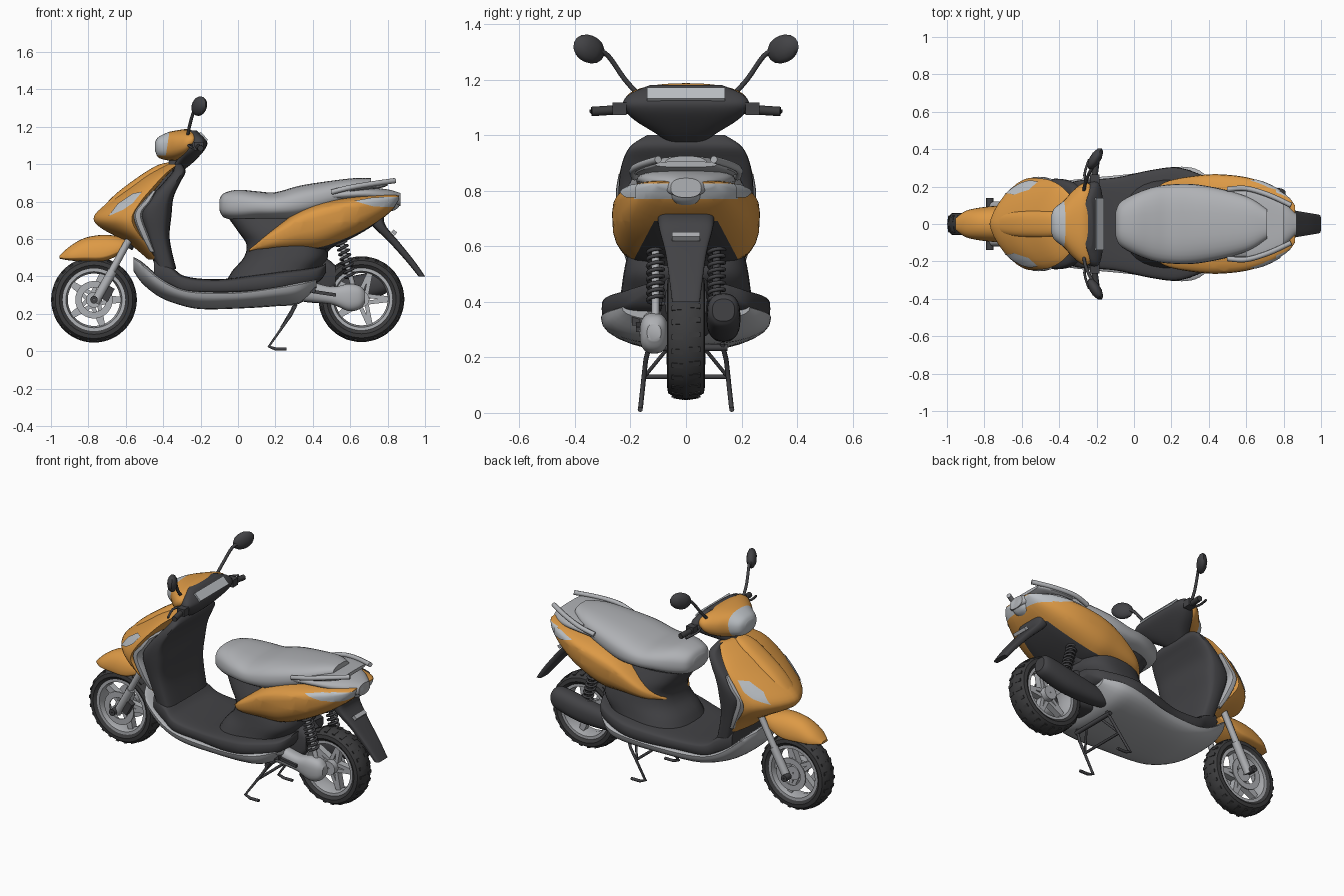
import bpy, bmesh, math
from mathutils import Matrix, Vector

if "Cube" in bpy.data.objects:
    bpy.data.objects.remove(bpy.data.objects["Cube"])

def material(name, *rgb):
    m = bpy.data.materials.new(name)
    m.use_nodes, m.diffuse_color = True, (*rgb, 1)
    m.node_tree.nodes["Principled BSDF"].inputs["Base Color"].default_value = (*rgb, 1)
    return m

ORANGE = material("orange_paint", .72, .32, .06)
SILVER = material("silver", .43, .44, .46)
LENS = material("pale_lens", .5, .53, .56)
DARK = material("charcoal_plastic", .055, .055, .06)
RUBBER = material("black_rubber", .045, .045, .047)

def link(name, data, mat):
    ob = bpy.data.objects.new(name, data)
    bpy.context.collection.objects.link(ob)
    data.materials.append(mat)
    bpy.ops.object.select_all(action='DESELECT')
    ob.select_set(True)
    bpy.context.view_layer.objects.active = ob
    return ob

def finish(name, bm, mat):
    bmesh.ops.recalc_face_normals(bm, faces=bm.faces[:])
    me = bpy.data.meshes.new(name)
    bm.to_mesh(me)
    ob = link(name, me, mat)
    bpy.ops.object.shade_smooth_by_angle(angle=math.radians(40))
    return ob

def spline(pts, steps):  # Catmull-Rom interpolation through tuples of numbers
    out = []
    for i in range(len(pts) - 1):
        a, b, c, d = (Vector(pts[max(0, min(len(pts) - 1, i + k))]) for k in (-1, 0, 1, 2))
        for t in (s / steps for s in range(steps)):
            out.append(b + (c - a) * (t / 2) + (a * 2 - b * 5 + c * 4 - d) * (t * t / 2) + (b * 3 - a - c * 3 + d) * (t ** 3 / 2))
    return out + [Vector(pts[-1])]

def loft(name, axis, stations, mat, n=2.5, peak=.5, y=0, sides=32):
    """Skin rounded sections; station = position, low, high, half width."""
    bm, rings = bmesh.new(), []
    for p, lo, hi, w in spline(stations, 5):
        mid, ring = lo + (hi - lo) * peak, []
        for k in range(sides):
            c, s = math.cos(math.tau * k / sides), math.sin(math.tau * k / sides)
            a = mid + math.copysign(abs(c) ** (2 / n), c) * ((hi - mid) if c > 0 else (mid - lo))
            b = y + w * math.copysign(abs(s) ** (2 / n), s)
            ring.append(bm.verts.new((p, b, a) if axis == 'x' else (a, b, p)))
        rings.append(ring)
    for r, q in zip(rings, rings[1:]):
        for k in range(sides):
            bm.faces.new((r[k], r[k - 1], q[k - 1], q[k]))
    bm.faces.new(rings[0])
    bm.faces.new(rings[-1])
    return finish(name, bm, mat)

def repaint(ob, mat, cuts, rule):
    """Cut clean colour edges with planes, then paint the faces that pass the rule."""
    bm = bmesh.new()
    bm.from_mesh(ob.data)
    for co, no in cuts:
        bmesh.ops.bisect_plane(bm, geom=bm.verts[:] + bm.edges[:] + bm.faces[:], plane_co=co, plane_no=no)
    ob.data.materials.append(mat)
    for f in bm.faces:
        if rule(f.calc_center_median()):
            f.material_index = len(ob.data.materials) - 1
    bm.to_mesh(ob.data)

def revolve(name, profile, centre, mat, steps=48):
    """Turn a closed (y, radius) profile about a sideways axle."""
    bm = bmesh.new()
    rings = [[bm.verts.new((centre[0] + r * math.cos(a), centre[1] + y, centre[2] + r * math.sin(a))) for y, r in profile]
             for a in (math.tau * i / steps for i in range(steps))]
    for i, r in enumerate(rings):
        for k in range(len(profile)):
            bm.faces.new((r[k], r[k - 1], rings[i - 1][k - 1], rings[i - 1][k]))
    finish(name, bm, mat)

def disc(name, centre, radius, half, mat, hole=.004):
    revolve(name, [(-half, hole), (-half, radius), (half, radius), (half, hole)], centre, mat)

def boxes(name, matrices, mat):
    bm = bmesh.new()
    for m in matrices:
        bmesh.ops.create_cube(bm, size=1, matrix=m)
    finish(name, bm, mat)

def place(loc, size, angle=0, axis='Y'):
    return Matrix.Translation(loc) @ Matrix.Rotation(angle, 4, axis) @ Matrix.Diagonal((*size, 1))

def tube(name, pts, radius, mat, smooth=1):
    cu = bpy.data.curves.new(name, 'CURVE')
    cu.dimensions, cu.bevel_depth, cu.bevel_resolution, cu.use_fill_caps = '3D', radius, 2, True
    pts, sp = spline(pts, smooth), cu.splines.new('POLY')
    sp.points.add(len(pts) - 1)
    for q, p in zip(sp.points, pts):
        q.co = (*p, 1)
    link(name, cu, mat)
    bpy.ops.object.convert(target='MESH')

def lens_plate(name, target, outline, side):
    """Thin plate wrapped sideways on to a body panel."""
    bm = bmesh.new()
    bm.faces.new([bm.verts.new((x, side * .5, z)) for x, z in outline])
    bmesh.ops.triangulate(bm, faces=bm.faces[:])
    bmesh.ops.subdivide_edges(bm, edges=bm.edges[:], cuts=5, use_grid_fill=True)
    wrap = finish(name, bm, LENS).modifiers.new("wrap", 'SHRINKWRAP')
    wrap.target, wrap.wrap_method, wrap.wrap_mode, wrap.offset = target, 'PROJECT', 'ABOVE_SURFACE', .005
    wrap.use_project_y = wrap.use_negative_direction = wrap.use_positive_direction = True

# Wheels
for label, x, z, w in (("front", -.77, .275, .06), ("rear", .66, .278, .068)):
    half = [(-.75, .163), (-1, .185), (-.95, .207), (-.6, .222), (0, .229)]
    revolve(label + "_tyre", [(a * w, r) for a, r in half + [(-a, r) for a, r in half[-2::-1]]], (x, 0, z), RUBBER)
    rim = [(-w * .8, .15), (-w * .8, .172), (w * .8, .172), (w * .8, .15), (0, .14)]
    revolve(label + "_rim", rim, (x, 0, z), SILVER)
    disc(label + "_hub", (x, 0, z), .042, w * .8, SILVER)
    turns = [Matrix.Translation((x, 0, z)) @ Matrix.Rotation(math.tau * i / 130, 4, 'Y') for i in range(130)]
    boxes(label + "_spokes", [m @ place((.09, 0, s * .011), (.13, .04, .022), s * .12) for m in turns[::26] for s in (-1, 1)], SILVER)
    boxes(label + "_tread", [m @ place((.2212, s * w * .45, s * .004), (.009, w * .6, .018), s * .17, 'Z')
                             for m in turns[::5] for s in (-1, 1)], RUBBER)

# Front fork and mudguard
for s in (-1, 1):
    disc("brake_disc", (-.77, s * .066, .275), .1, .004, SILVER, .065)
    disc("front_axle_cap", (-.77, s * .115, .275), .02, .025, DARK)
    tube("fork_leg", [(-.57, s * .095, .62), (-.69, s * .095, .40)], .019, SILVER)
    tube("fork_slider", [(-.67, s * .095, .43), (-.765, s * .095, .26)], .025, SILVER)
boxes("brake_caliper", [place((-.70, -.085, .31), (.05, .035, .08), .5)], DARK)
loft("front_mudguard", 'x', [(-.955, .495, .51, .03), (-.9, .485, .56, .07), (-.82, .48, .605, .088), (-.72, .48, .622, .097),
     (-.63, .52, .612, .09), (-.575, .57, .59, .06)], ORANGE, 2.2, .2)
tube("steering_stem", [(-.6, 0, .56), (-.32, 0, 1.02)], .04, DARK)

# Front bodywork
front = loft("front_panel", 'z', [(.49, -.48, -.43, .18), (.58, -.59, -.48, .22), (.66, -.735, -.52, .24), (.72, -.77, -.53, .245),
             (.8, -.69, -.49, .245), (.88, -.58, -.43, .235), (.95, -.48, -.37, .2), (1.0, -.38, -.31, .13)], ORANGE, 1.45, .85)
loft("nose_ridge", 'x', [(-.755, .69, .735, .035), (-.66, .74, .835, .065), (-.55, .8, .92, .075), (-.44, .9, .99, .07),
     (-.37, .97, 1.01, .045)], ORANGE)
loft("leg_shield", 'z', [(.44, -.44, -.33, .2), (.6, -.49, -.365, .22), (.73, -.525, -.355, .238), (.82, -.47, -.345, .242),
     (.9, -.4, -.31, .23), (.96, -.35, -.28, .2), (1.0, -.34, -.3, .14)], DARK, 4)
loft("shield_trim", 'z', [(.53, -.475, -.44, .21), (.62, -.525, -.475, .236), (.73, -.56, -.51, .25), (.8, -.51, -.465, .252),
     (.86, -.455, -.435, .242)], SILVER, 5)

# Floor and belly
loft("floorboard", 'x', [(-.45, .38, .5, .19), (-.36, .34, .455, .215), (-.28, .31, .4, .235), (-.1, .305, .385, .248),
     (.1, .31, .41, .29), (.25, .33, .43, .3), (.42, .365, .45, .23), (.47, .42, .47, .15)], DARK, 5)
loft("belly_fairing", 'x', [(-.56, .43, .505, .1), (-.51, .36, .475, .19), (-.42, .29, .4, .22), (-.32, .25, .345, .237),
     (-.2, .225, .325, .25), (0, .228, .325, .27), (.2, .24, .352, .304), (.33, .255, .375, .295), (.42, .33, .388, .23)],
     SILVER, 2.3, .85)

# Seat and rear bodywork
loft("seat_base", 'z', [(.36, -.07, .38, .25), (.43, -.03, .43, .235), (.5, .03, .48, .225), (.57, .045, .47, .21),
     (.64, .0, .45, .185), (.71, -.05, .45, .15)], DARK, 2.6, .6)
loft("seat", 'x', [(-.1, .755, .81, .06), (-.075, .715, .845, .115), (0, .7, .863, .16), (.1, .705, .855, .197), (.2, .705, .85, .212),
     (.33, .71, .885, .212), (.49, .755, .91, .182), (.62, .81, .925, .14), (.71, .85, .925, .08)], SILVER, 2.6, .45)
tail = loft("rear_side_panels", 'x', [(.06, .53, .545, .12), (.13, .525, .61, .2), (.2, .525, .665, .235), (.33, .525, .755, .258),
            (.45, .535, .8, .266), (.6, .6, .826, .25), (.72, .67, .838, .21), (.82, .75, .838, .15), (.86, .81, .832, .1)], ORANGE, 3, .7)
repaint(tail, DARK, [((0, s * .21, .51), (0, s, .53)) for s in (-1, 1)] + [((0, 0, .69), (0, 0, 1))],
        lambda c: c.x > .4 and c.z < .69 and abs(c.y) < .21 - .53 * (c.z - .51))
repaint(tail, LENS, [((.76, 0, 0), (1, 0, 0)), ((0, 0, .77), (0, 0, 1)), ((0, 0, .825), (0, 0, 1))],
        lambda c: c.x > .76 and .77 < c.z < .825)
loft("tail_trim", 'x', [(.5, .8, .865, .18), (.68, .81, .875, .17), (.8, .79, .865, .115), (.87, .775, .845, .055)], SILVER)
loft("tail_light", 'x', [(.78, .74, .83, .06), (.84, .755, .84, .055), (.87, .785, .835, .04)], LENS)
loft("tail_spoiler", 'x', [(.6, .85, .875, .185), (.68, .86, .89, .17), (.76, .872, .9, .14), (.8, .885, .905, .11)], SILVER, 3)
for s in (-1, 1):
    tube("grab_rail", [(.5, s * .185, .85), (.6, s * .19, .875), (.72, s * .155, .895), (.84, s * .1, .912)], .014, SILVER, 5)
    lens_plate("tail_indicator", tail, [(.62, .8), (.72, .775), (.78, .775), (.78, .82), (.72, .818)], s)
    lens_plate("front_indicator", front, [(-.69, .72), (-.61, .755), (-.56, .79), (-.51, .85), (-.56, .84), (-.64, .785)], s)

# Rear mudguard
loft("rear_mudguard", 'z', [(.4, .965, 1.0, .05), (.48, .9, .945, .06), (.58, .81, .865, .075), (.68, .71, .785, .1),
     (.75, .68, .79, .1)], DARK, 4)
boxes("rear_reflector", [place((.835, 0, .635), (.025, .1, .02), .7)], SILVER)
loft("inner_guard", 'x', [(.25, .4, .62, .1), (.42, .48, .66, .11), (.55, .59, .7, .1), (.72, .67, .76, .1)], DARK, 4)

# Handlebar cowl
cowl = loft("handlebar_cowl", 'x', [(-.443, 1.07, 1.12, .045), (-.425, 1.035, 1.145, .085), (-.375, 1.02, 1.17, .125), (-.33, 1.02, 1.18, .175),
            (-.28, 1.035, 1.187, .215), (-.245, 1.07, 1.18, .218), (-.225, 1.09, 1.165, .2)], ORANGE, 2.4)
repaint(cowl, LENS, [((-.37, 0, 1.15), (1, 0, -.15)), ((0, 0, 1.045), (0, 0, 1))],
        lambda c: c.x + .37 < .15 * (c.z - 1.15) and c.z > 1.045)
loft("cowl_back", 'z', [(.955, -.36, -.31, .04), (1.0, -.34, -.25, .1), (1.05, -.31, -.2, .18), (1.09, -.28, -.17, .222),
     (1.12, -.26, -.165, .226), (1.15, -.255, -.187, .2), (1.18, -.265, -.222, .13)], DARK, 3)
boxes("dash_panel", [place((-.184, 0, 1.147), (.056, .28, .012), .8)], LENS)
for s in (-1, 1):
    tube("grip", [(-.22, s * .19, 1.095), (-.2, s * .34, 1.085)], .017, RUBBER)
    tube("brake_lever", [(-.24, s * .2, 1.1), (-.265, s * .26, 1.1), (-.24, s * .345, 1.085)], .007, DARK, 3)
    boxes("switch_block", [place((-.21, s * .24, 1.095), (.05, .05, .045))], DARK)
    tube("mirror_stem", [(-.27, s * .165, 1.14), (-.26, s * .22, 1.2), (-.235, s * .28, 1.285), (-.21, s * .32, 1.305)], .009, DARK, 4)
    pose = Matrix.Translation((-.207, s * .349, 1.31)) @ Matrix.Rotation(s * -.55, 4, 'Z') @ Matrix.Rotation(s * .35, 4, 'X')
    bm = bmesh.new()
    bmesh.ops.create_uvsphere(bm, u_segments=10, v_segments=8, radius=1, matrix=pose @ Matrix.Diagonal((.03, .068, .05, 1)))
    finish("mirror_head", bm, DARK)

# Engine, drive case and silencer
loft("engine_block", 'x', [(.2, .3, .42, .08), (.34, .27, .5, .1), (.46, .28, .5, .085), (.52, .34, .46, .075)], DARK, 4)
loft("drive_case", 'x', [(.24, .28, .4, .04), (.36, .265, .38, .045), (.5, .25, .345, .045), (.59, .215, .36, .052),
     (.65, .225, .35, .045), (.68, .26, .32, .025)], SILVER, 2.6, .5, -.115)
boxes("kick_lever", [place((.46, -.172, .31), (.13, .015, .018), .15), place((.4, -.18, .33), (.03, .03, .03))], DARK)
loft("silencer", 'x', [(.28, .29, .33, .02), (.38, .26, .36, .045), (.6, .26, .4, .06), (.77, .3, .43, .058), (.81, .33, .41, .04)],
     DARK, 2.4, .5, .135)

# Rear springs and centre stand
for s in (-1, 1):
    top, foot = Vector((.545, s * .11, .61)), Vector((.615, s * .11, .35))
    tube("shock_rod", [top, foot], .014, SILVER if s < 0 else DARK)
    v, u = Vector((0, 1, 0)), (foot - top).normalized()
    tube("shock_spring", [top.lerp(foot, .08 + .75 * i / 96) + .028 * (math.cos(i * math.tau / 12) * v
                          + math.sin(i * math.tau / 12) * u.cross(v)) for i in range(97)], .007, DARK)
    tube("stand_leg", [(.31, s * .13, .25), (.28, s * .145, .19), (.165, s * .163, .025), (.2, s * .165, .012), (.26, s * .165, .012)], .009, DARK)
    tube("stand_brace", [(.3, s * .06, .24), (.235, s * .15, .13)], .007, DARK)
tube("stand_crossbar", [(.235, -.15, .13), (.235, .15, .13)], .008, DARK)
tube("stand_pivot", [(.3, -.15, .235), (.3, .15, .235)], .013, DARK)
